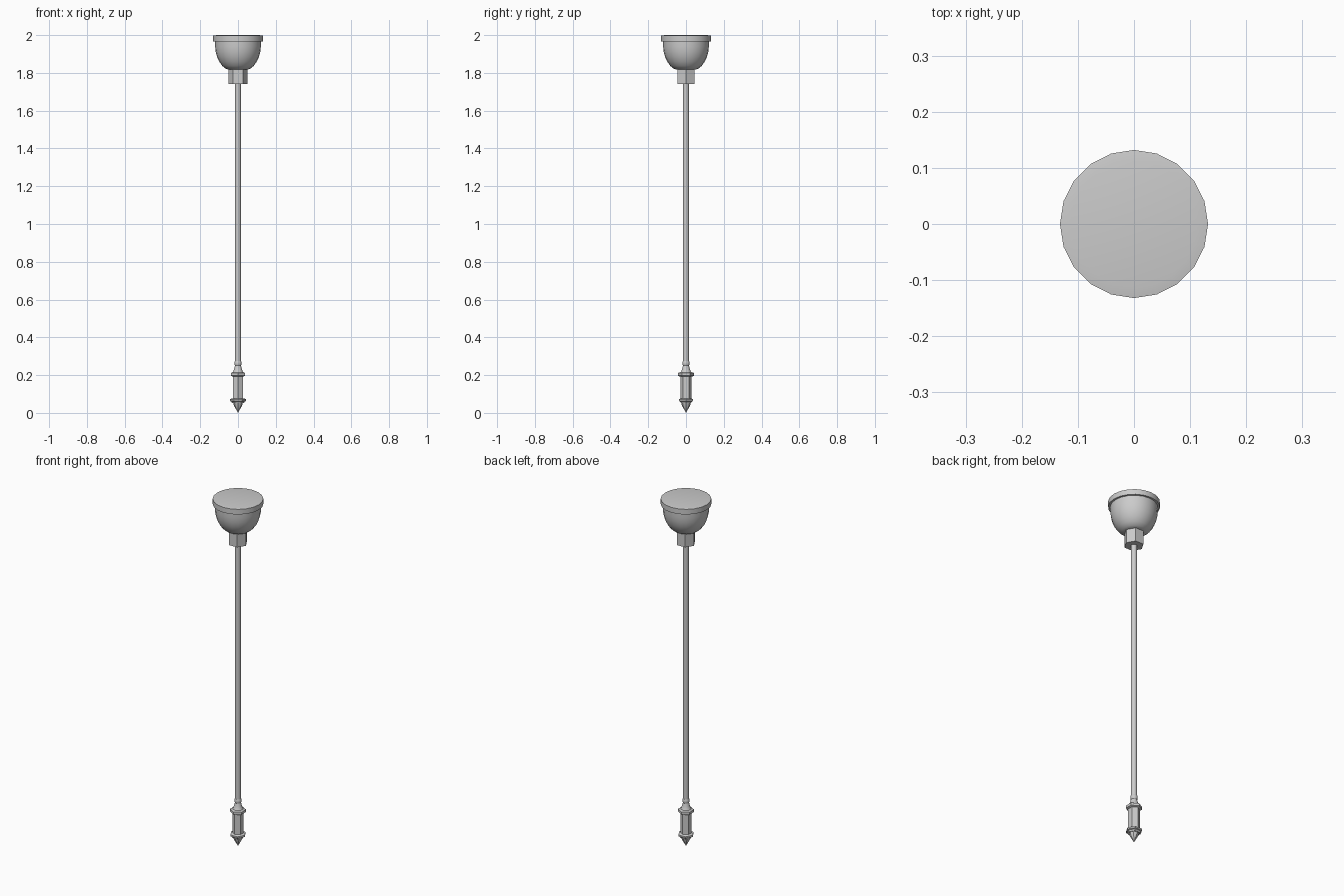
import bpy, bmesh, math

if "Cube" in bpy.data.objects:
    bpy.data.objects.remove(bpy.data.objects["Cube"])


def lathe(name, profile, sides, turn=0.0, angle=35):
    """Revolve (radius, z) points listed bottom to top around the z axis."""
    bm = bmesh.new()
    rings = []
    for r, z in profile:
        if r == 0:
            rings.append([bm.verts.new((0, 0, z))] * sides)
        else:
            rings.append([bm.verts.new((r * math.cos(turn + math.tau * i / sides),
                                        r * math.sin(turn + math.tau * i / sides), z))
                          for i in range(sides)])
    for a, b in zip(rings, rings[1:]):
        for i in range(sides):
            j = (i + 1) % sides
            bm.faces.new(dict.fromkeys((a[i], a[j], b[j], b[i])))
    # close the flat ends
    if profile[0][0]:
        bm.faces.new(rings[0][::-1])
    if profile[-1][0]:
        bm.faces.new(rings[-1])
    bmesh.ops.recalc_face_normals(bm, faces=bm.faces)
    mesh = bpy.data.meshes.new(name)
    bm.to_mesh(mesh)
    bm.free()
    obj = bpy.data.objects.new(name, mesh)
    bpy.context.collection.objects.link(obj)
    bpy.ops.object.select_all(action='DESELECT')
    obj.select_set(True)
    bpy.context.view_layer.objects.active = obj
    bpy.ops.object.shade_smooth_by_angle(angle=math.radians(angle))
    return obj


# ceiling plate with a barely sloped rim
lathe("ceiling_plate", [(0.132, 1.967), (0.132, 1.997), (0.113, 2.0)], 20)

# rounded canopy bowl
lathe("canopy", [(0.05, 1.817), (0.066, 1.823), (0.083, 1.837), (0.099, 1.859),
                 (0.111, 1.885), (0.118, 1.912), (0.121, 1.94), (0.121, 1.968)], 20)

# hexagonal collar
lathe("collar", [(0.051, 1.74), (0.051, 1.82)], 6)

# long rod
lathe("rod", [(0.0165, 0.25), (0.0165, 1.745)], 8, math.pi / 8, 50)

# flared neck under the rod
lathe("neck", [(0.029, 0.213), (0.024, 0.222), (0.02, 0.235), (0.016, 0.25),
               (0.019, 0.257), (0.019, 0.267), (0.0165, 0.274)], 12)

# finial: hexagonal body between two flanges
lathe("upper_flange", [(0.035, 0.193), (0.042, 0.197), (0.042, 0.211), (0.035, 0.215)],
      6, math.pi / 6)
lathe("finial_body", [(0.030, 0.07), (0.030, 0.197)], 6, math.pi / 6)
lathe("lower_flange", [(0.031, 0.052), (0.036, 0.06), (0.043, 0.063), (0.043, 0.072),
                       (0.034, 0.077)], 6)

# pointed tip
lathe("tip", [(0, 0.0), (0.010, 0.018), (0.021, 0.037), (0.026, 0.055)], 8)
